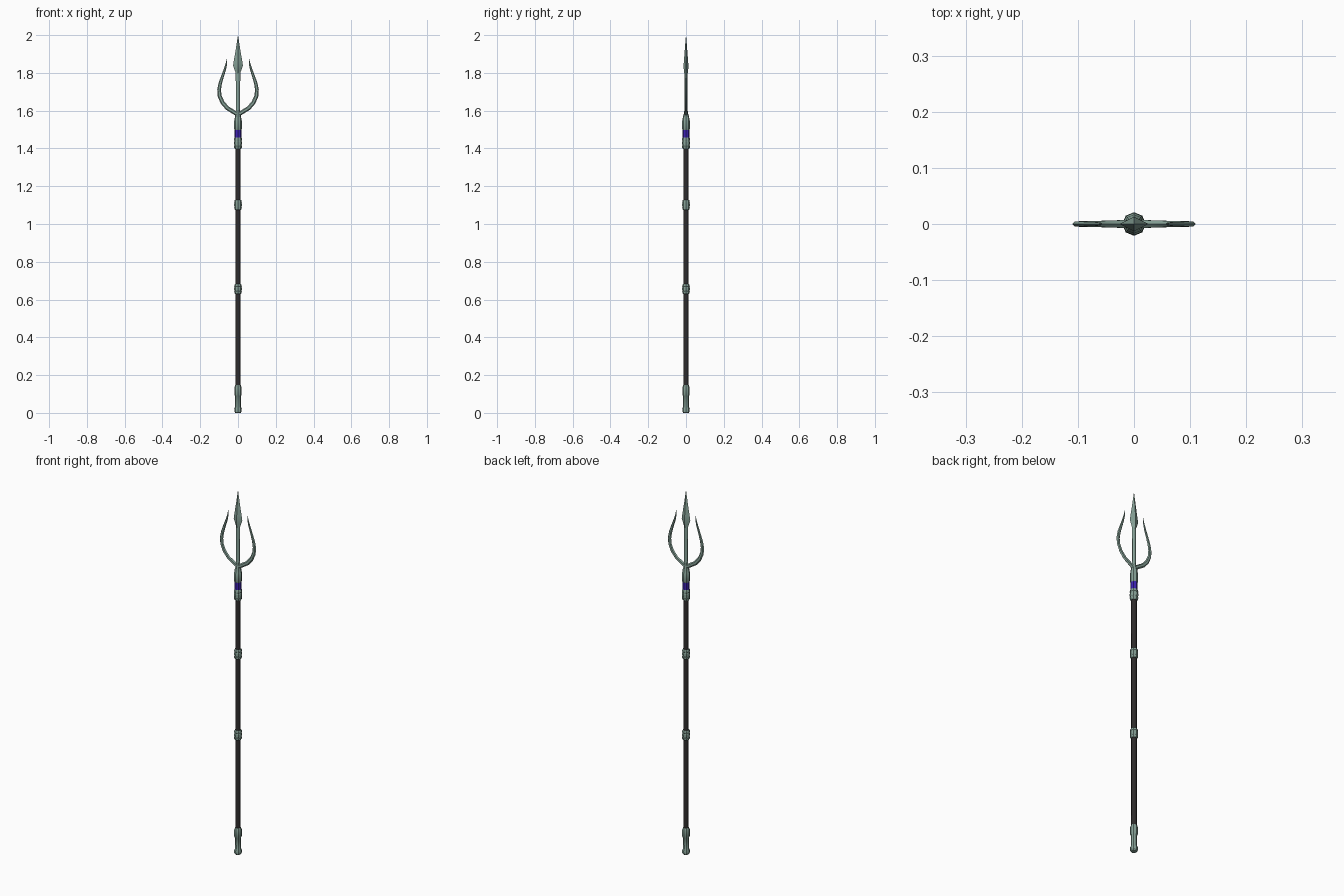
import bpy, bmesh, math
from mathutils import Vector

if "Cube" in bpy.data.objects:
    bpy.data.objects.remove(bpy.data.objects["Cube"])


def material(name, rgb):
    m = bpy.data.materials.new(name)
    m.diffuse_color = (*rgb, 1)
    m.use_nodes = True
    m.node_tree.nodes["Principled BSDF"].inputs["Base Color"].default_value = m.diffuse_color
    return m


METAL = material("grey green metal", (0.24, 0.36, 0.31))
DARK = material("dark shaft", (0.028, 0.025, 0.025))
VIOLET = material("violet wrap", (0.05, 0.016, 0.47))


def skin(name, rings, mat, angle=35):
    """Bridge a list of equal-length point rings and cap both ends."""
    bm = bmesh.new()
    vr = [[bm.verts.new(p) for p in r] for r in rings]
    n = len(rings[0])
    for a, b in zip(vr, vr[1:]):
        for i in range(n):
            j = (i + 1) % n
            bm.faces.new((a[i], a[j], b[j], b[i]))
    bm.faces.new(vr[0][::-1])
    bm.faces.new(vr[-1])
    bmesh.ops.recalc_face_normals(bm, faces=bm.faces)
    me = bpy.data.meshes.new(name)
    bm.to_mesh(me)
    bm.free()
    me.materials.append(mat)
    ob = bpy.data.objects.new(name, me)
    bpy.context.collection.objects.link(ob)
    bpy.ops.object.select_all(action='DESELECT')
    ob.select_set(True)
    bpy.context.view_layer.objects.active = ob
    bpy.ops.object.shade_smooth_by_angle(angle=math.radians(angle))
    return ob


def turned(name, profile, mat, sides=8, angle=30):
    """Stack of rings from (z, x radius[, y radius])."""
    rings = []
    for z, rx, *ry in profile:
        ry = ry[0] if ry else rx
        rings.append([(rx * math.cos(t), ry * math.sin(t), z)
                      for t in (2 * math.pi * i / sides for i in range(sides))])
    return skin(name, rings, mat, angle)


def collar(name, z0, z1, r=0.02):
    """Chamfered band with a raised middle and rims."""
    h = z1 - z0
    return turned(name, [(z0, r * .78), (z0 + .08 * h, r * .95), (z0 + .26 * h, r),
                         (z0 + .29 * h, r * .94), (z0 + .36 * h, r * .94), (z0 + .39 * h, r),
                         (z0 + .61 * h, r), (z0 + .64 * h, r * .94), (z0 + .71 * h, r * .94),
                         (z0 + .74 * h, r), (z0 + .92 * h, r * .95), (z1, r * .78)], METAL)


# Shaft and its bands
turned("shaft", [(0.12, 0.0135), (1.42, 0.0135)], DARK, angle=50)
collar("lower_band", 0.63, 0.683)
collar("upper_band", 1.075, 1.128)

# Butt ferrule with flared foot
turned("butt_ferrule", [(0, 0.014), (0.006, 0.019), (0.022, 0.02), (0.032, 0.015),
                        (0.09, 0.0155), (0.096, 0.019), (0.135, 0.019), (0.147, 0.0145)], METAL)

# Socket: two collars around the wrap
collar("socket_lower_collar", 1.398, 1.459, 0.021)
turned("violet_wrap", [(1.45, 0.0175), (1.505, 0.0175)], VIOLET)
turned("socket_upper_collar", [(1.497, 0.0175), (1.502, 0.02), (1.548, 0.02), (1.552, 0.018),
                               (1.565, 0.017), (1.585, 0.012, 0.011), (1.61, 0.011, 0.008)], METAL)

# Centre prong and spearhead
turned("centre_prong", [(1.57, 0.014, 0.010), (1.62, 0.010, 0.008), (1.72, 0.010, 0.0075),
                        (1.76, 0.012, 0.008), (1.82, 0.012, 0.008)], METAL, angle=50)
turned("spearhead", [(1.79, 0.010, 0.007), (1.805, 0.014, 0.011), (1.838, 0.026, 0.013),
                     (1.865, 0.022, 0.011), (1.93, 0.011, 0.006), (2.0, 0.0004, 0.0004)],
       METAL, 4, 20)

# Curved outer prongs: (x, z, half width, half depth)
PATH = [(0.000, 1.578, .011, .008), (0.028, 1.596, .011, .007), (0.057, 1.614, .011, .006),
        (0.082, 1.643, .011, .0055), (0.097, 1.677, .0105, .005), (0.100, 1.71, .010, .005),
        (0.094, 1.745, .009, .0045), (0.081, 1.785, .0075, .004), (0.069, 1.82, .006, .0035),
        (0.061, 1.85, .004, .0025), (0.058, 1.878, .0004, .0004)]
for side, label in ((-1, "left"), (1, "right")):
    rings = []
    for i, (x, z, w, d) in enumerate(PATH):
        a, b = PATH[max(i - 1, 0)], PATH[min(i + 1, len(PATH) - 1)]
        t = Vector((b[0] - a[0], 0, b[1] - a[1])).normalized()
        n = Vector((t.z, 0, -t.x))
        ring = []
        for k in range(6):
            q = k * math.pi / 3
            p = Vector((x, 0, z)) + n * w * math.cos(q) + Vector((0, d * 1.1 * math.sin(q), 0))
            ring.append((side * p.x, p.y, p.z))
        rings.append(ring)
    skin(label + "_outer_prong", rings, METAL, 40)
